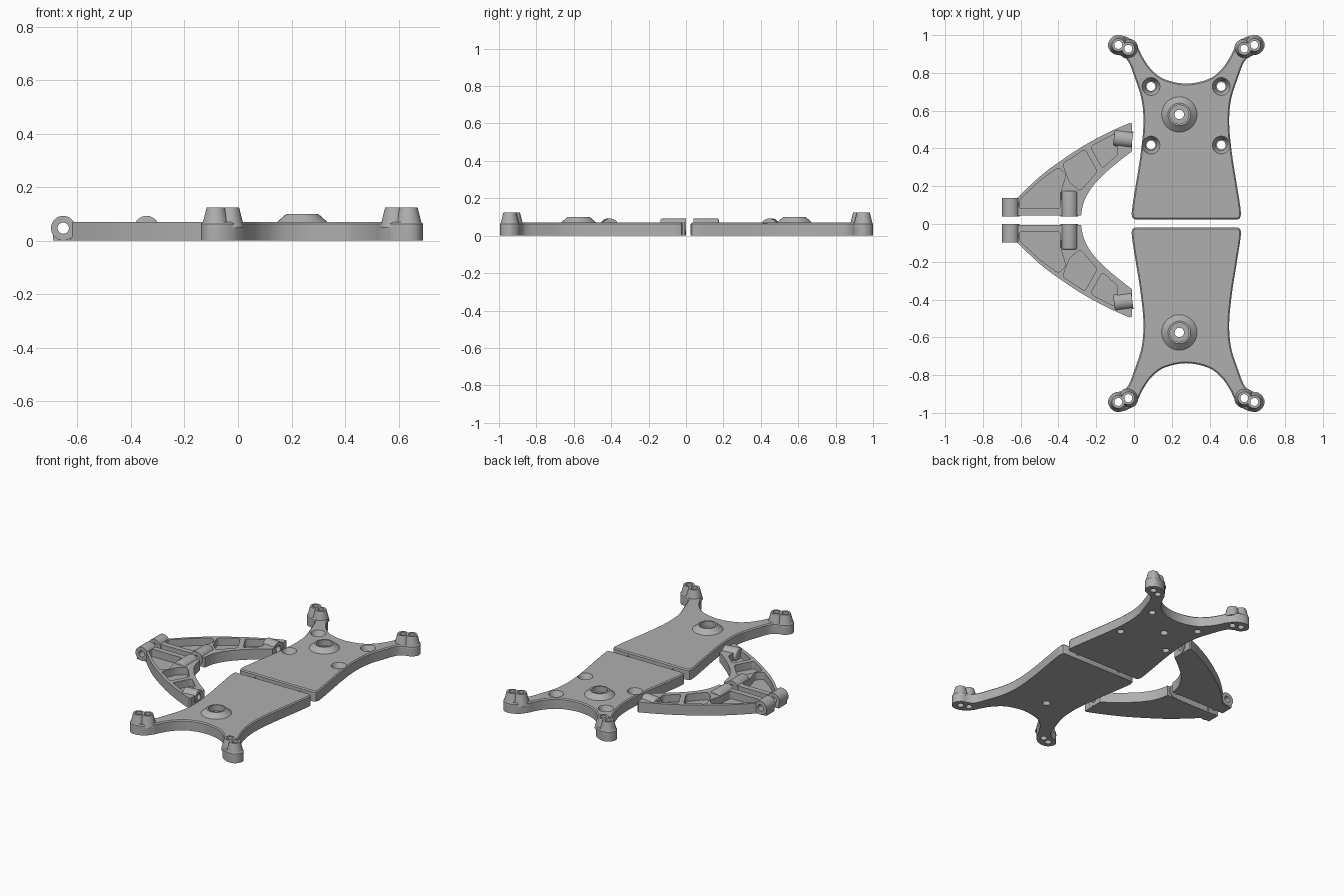
import bpy, bmesh, math
from mathutils import Matrix, Vector

if "Cube" in bpy.data.objects:
    bpy.data.objects.remove(bpy.data.objects["Cube"])

grey = bpy.data.materials.new("light_grey")
grey.use_nodes = True
COLOUR = (0.43, 0.43, 0.43, 1)
grey.diffuse_color = COLOUR
grey.node_tree.nodes["Principled BSDF"].inputs["Base Color"].default_value = COLOUR

THICK = 0.07
MID_X = 0.277


def new_object(name, bm):
    bmesh.ops.recalc_face_normals(bm, faces=bm.faces)
    mesh = bpy.data.meshes.new(name)
    bm.to_mesh(mesh)
    bm.free()
    obj = bpy.data.objects.new(name, mesh)
    bpy.context.collection.objects.link(obj)
    return obj


def smooth(points, steps=6):
    """Curve through the inner points; the first and last only steer it."""
    p = [Vector(q) for q in points]
    out = []
    for a, b, c, d in zip(p, p[1:], p[2:], p[3:]):
        for i in range(steps):
            t = i / steps
            out.append(0.5 * (2 * b + (c - a) * t + (2 * a - 5 * b + 4 * c - d) * t ** 2
                              + (3 * b - a - 3 * c + d) * t ** 3))
    return out + [p[-2]]


def prism(name, outline, z0, z1, top_bevel=0, corner=0):
    bm = bmesh.new()
    base = bm.faces.new([bm.verts.new((p[0], p[1], z0)) for p in outline])
    up = bmesh.ops.extrude_face_region(bm, geom=[base])["geom"]
    verts = [v for v in up if isinstance(v, bmesh.types.BMVert)]
    bmesh.ops.translate(bm, verts=verts, vec=(0, 0, z1 - z0))
    if corner:
        edges = [e for e in bm.edges if abs(e.verts[0].co.z - e.verts[1].co.z) > 1e-4]
        bmesh.ops.bevel(bm, geom=edges, offset=corner, segments=4, profile=0.5, affect='EDGES')
    if top_bevel:
        edges = [e for e in bm.edges if all(v.co.z > z1 - 1e-5 for v in e.verts)]
        bmesh.ops.bevel(bm, geom=edges, offset=top_bevel, segments=1, affect='EDGES')
    return new_object(name, bm)


def rod(name, start, end, r0, r1=None, bevel=0):
    """Cylinder or cone between two points, with an optional rounded far end."""
    a, b = Vector(start), Vector(end)
    bm = bmesh.new()
    bmesh.ops.create_cone(bm, cap_ends=True, segments=32, radius1=r0,
                          radius2=r0 if r1 is None else r1, depth=(b - a).length)
    if bevel:
        top = max(v.co.z for v in bm.verts)
        edges = [e for e in bm.edges if all(v.co.z > top - 1e-5 for v in e.verts)]
        bmesh.ops.bevel(bm, geom=edges, offset=bevel, segments=4, profile=0.5, affect='EDGES')
    turn = (b - a).to_track_quat('Z', 'Y').to_matrix().to_4x4()
    bmesh.ops.transform(bm, matrix=Matrix.Translation((a + b) / 2) @ turn, verts=bm.verts)
    return new_object(name, bm)


def finish(body, steps, flip=None):
    """Apply joins and cuts in order, remove helpers, mirror and shade."""
    for mode, helper in steps:
        helper.hide_render = True
        mod = body.modifiers.new(mode, 'BOOLEAN')
        mod.operation, mod.solver, mod.object = mode, 'EXACT', helper
    bpy.context.view_layer.update()
    graph = bpy.context.evaluated_depsgraph_get()
    mesh = bpy.data.meshes.new_from_object(body.evaluated_get(graph))
    body.modifiers.clear()
    body.data = mesh
    for _, helper in steps:
        bpy.data.objects.remove(helper)
    if flip is not None:
        mesh.transform(Matrix.Translation((0, flip, 0)) @ Matrix.Diagonal((1, -1, 1, 1)))
        mesh.flip_normals()
    mesh.materials.clear()
    mesh.materials.append(grey)
    bpy.ops.object.select_all(action='DESELECT')
    body.select_set(True)
    bpy.context.view_layer.objects.active = body
    bpy.ops.object.shade_smooth_by_angle(angle=math.radians(30))


def join(obj):
    return ('UNION', obj)


def cut(obj):
    return ('DIFFERENCE', obj)


def body_plate(name, screw_holes, flip=None):
    # Half outline: fork curve, foot, waist, then the straight end
    half = smooth([(-0.117, 0.767), (0, 0.743), (0.117, 0.767), (0.187, 0.82), (0.232, 0.885),
                   (0.257, 0.935), (0.297, 0.98), (0.352, 1.0), (0.395, 0.988), (0.415, 0.945),
                   (0.39, 0.905), (0.345, 0.89), (0.307, 0.86), (0.275, 0.78), (0.237, 0.66),
                   (0.227, 0.53), (0.242, 0.37), (0.267, 0.21), (0.29, 0.05), (0.29, -0.1)])
    half += [Vector((0.284, 0.031)), Vector((0.272, 0.025))]
    full = half + [Vector((-p.x, p.y)) for p in reversed(half[1:])]
    plate = prism(name, [(p.x + MID_X, p.y) for p in full], 0, THICK, top_bevel=0.007)

    steps, holes = [], []
    # Paired posts on each foot
    for side in (-1, 1):
        for u, y in ((0.36, 0.948), (0.307, 0.928)):
            x = MID_X + side * u
            steps.append(join(rod("post", (x, y, 0.05), (x, y, 0.125), 0.053, 0.034)))
            holes.append(cut(rod("post_hole", (x, y, -0.1), (x, y, 0.2), 0.021)))
    # Raised pivot boss with a stepped hole
    x, y = 0.24, 0.58
    steps.append(join(rod("boss", (x, y, 0.06), (x, y, 0.1), 0.105, 0.06)))
    holes.append(cut(rod("boss_bore", (x, y, 0.06), (x, y, 0.2), 0.05)))
    holes.append(cut(rod("boss_hole", (x, y, -0.1), (x, y, 0.2), 0.025)))
    # Countersunk screw holes
    if screw_holes:
        for x in (0.09, 0.462):
            for y in (0.418, 0.728):
                holes.append(cut(rod("sink", (x, y, 0.035), (x, y, 0.08), 0.03, 0.052)))
                holes.append(cut(rod("screw_hole", (x, y, -0.1), (x, y, 0.2), 0.023)))
    # Dowel holes in the straight end
    for x in (0.11, 0.445):
        holes.append(cut(rod("dowel", (x, 0, 0.035), (x, 0.07, 0.035), 0.01)))
    finish(plate, steps + holes, flip)


def side_arm(name, flip=None):
    outer = smooth([(0.1, 0.57), (-0.02, 0.535), (-0.13, 0.487), (-0.26, 0.418), (-0.39, 0.333),
                    (-0.5, 0.25), (-0.63, 0.125), (-0.7, 0.04)])
    inner = smooth([(-0.28, -0.04), (-0.28, 0.045), (-0.26, 0.13), (-0.21, 0.21), (-0.13, 0.29),
                    (-0.01, 0.385), (0.1, 0.46)])
    outline = outer + [(-0.63, 0.045)] + inner + [(-0.01, 0.53)]
    arm = prism(name, outline, 0, THICK)
    # Rounded pockets leave a floor, rim and cross ribs
    pockets = (
        [(-0.61, 0.082), (-0.608, 0.125), (-0.5, 0.227), (-0.4, 0.3), (-0.36, 0.262),
         (-0.385, 0.18), (-0.39, 0.082)],
        [(-0.378, 0.318), (-0.26, 0.395), (-0.195, 0.278), (-0.285, 0.175), (-0.34, 0.22)],
        [(-0.23, 0.41), (-0.1, 0.478), (-0.085, 0.37), (-0.168, 0.295)])
    steps = [cut(prism("pocket", p, 0.02, 0.2, corner=0.015)) for p in pockets]
    # Hinge barrels at the inner end and a pivot barrel at the tip
    hinge_z = 0.047
    foot = [(-0.692, 0.042), (-0.61, 0.042), (-0.61, 0.13), (-0.692, 0.13)]
    steps += [
        join(prism("hinge_foot", foot, 0, 0.035)),
        join(rod("hinge", (-0.653, 0.041, hinge_z), (-0.653, 0.137, hinge_z), 0.046)),
        join(rod("inner_hinge", (-0.342, 0.041, hinge_z), (-0.342, 0.176, hinge_z), 0.046, bevel=0.01)),
        join(rod("pivot", (-0.009, 0.445, hinge_z), (-0.106, 0.458, hinge_z), 0.045, bevel=0.01)),
        cut(rod("hinge_hole", (-0.653, -0.1, hinge_z), (-0.653, 0.3, hinge_z), 0.021)),
        cut(rod("inner_hole", (-0.342, -0.1, hinge_z), (-0.342, 0.15, hinge_z), 0.021)),
        cut(rod("pivot_hole", (0.1, 0.43, hinge_z), (-0.08, 0.4545, hinge_z), 0.021))]
    finish(arm, steps, flip)


body_plate("back_plate", True)
body_plate("front_plate", False, flip=0.006)
side_arm("back_side_arm")
side_arm("front_side_arm", flip=0.04)
